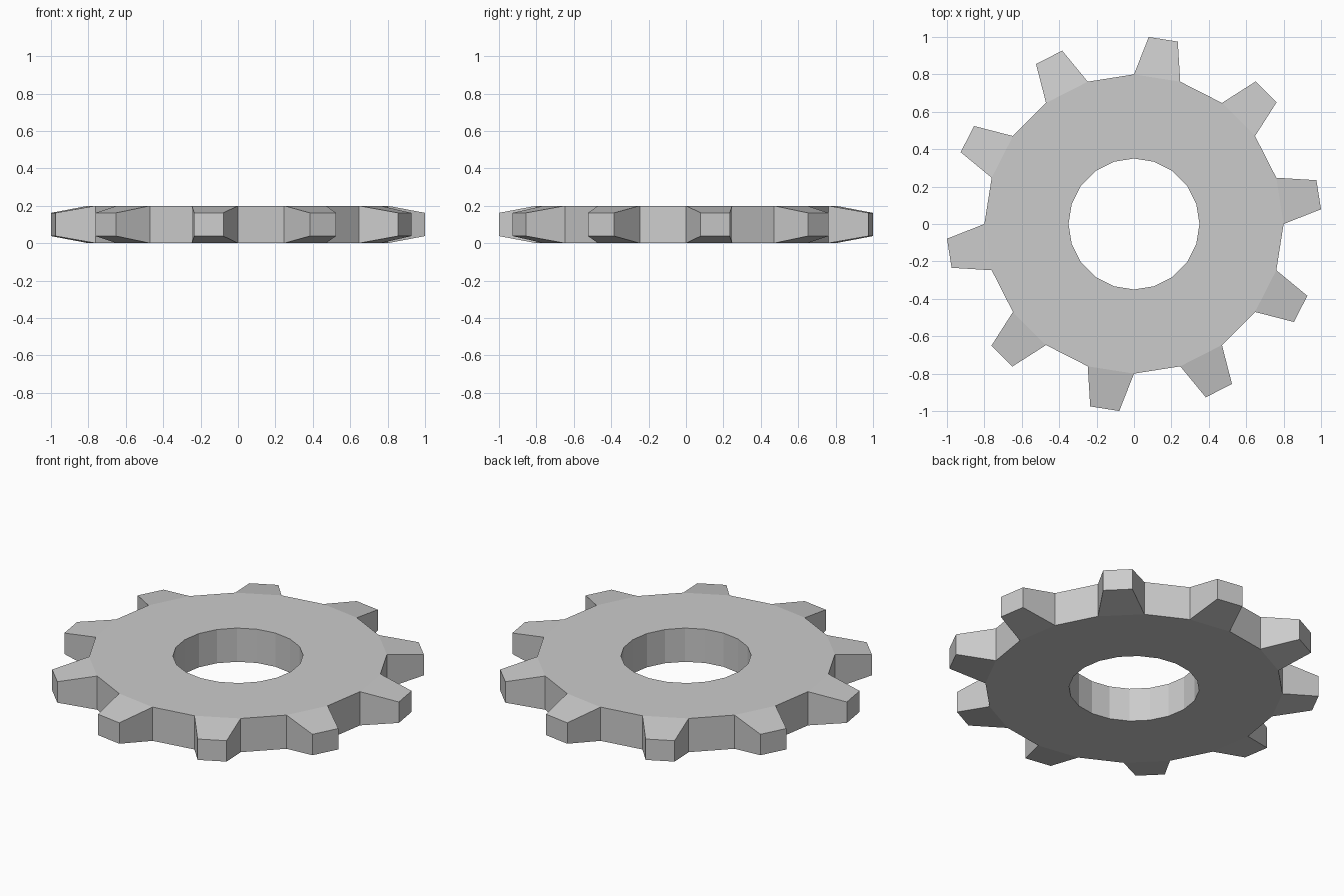
import bpy, bmesh
from math import cos, sin, radians

if "Cube" in bpy.data.objects:
    bpy.data.objects.remove(bpy.data.objects["Cube"])

BORE, ROOT, TIP = 0.35, 0.8, 1.003   # radii
H, TAPER = 0.2, 0.038                # thickness, tip inset per side
SIDES = 20                           # ten teeth, ten gaps

bm = bmesh.new()


def pair(r, deg, z0=0.0, z1=H):
    """Bottom and top vertex at a polar position."""
    a = radians(deg)
    return [bm.verts.new((r * cos(a), r * sin(a), z)) for z in (z0, z1)]


step = 360 / SIDES
inner = [pair(BORE, i * step) for i in range(SIDES)]
outer = [pair(ROOT, i * step) for i in range(SIDES)]

for i in range(SIDES):
    j = (i + 1) % SIDES
    a, b, c, d = inner[i], inner[j], outer[i], outer[j]
    # ring body: top, bottom and bore wall
    bm.faces.new((a[1], c[1], d[1], b[1]))
    bm.faces.new((a[0], b[0], d[0], c[0]))
    bm.faces.new((a[0], a[1], b[1], b[0]))
    if i % 2:
        # gap between teeth
        bm.faces.new((c[0], d[0], d[1], c[1]))
    else:
        # tapered tooth
        e = pair(TIP, (i + 0.25) * step, TAPER, H - TAPER)
        f = pair(TIP, (i + 0.75) * step, TAPER, H - TAPER)
        bm.faces.new((c[1], e[1], f[1], d[1]))
        bm.faces.new((c[0], d[0], f[0], e[0]))
        bm.faces.new((e[0], f[0], f[1], e[1]))
        bm.faces.new((c[0], e[0], e[1], c[1]))
        bm.faces.new((f[0], d[0], d[1], f[1]))

bmesh.ops.recalc_face_normals(bm, faces=bm.faces[:])
mesh = bpy.data.meshes.new("gear_wheel")
bm.to_mesh(mesh)
bm.free()
bpy.context.collection.objects.link(bpy.data.objects.new("gear_wheel", mesh))
